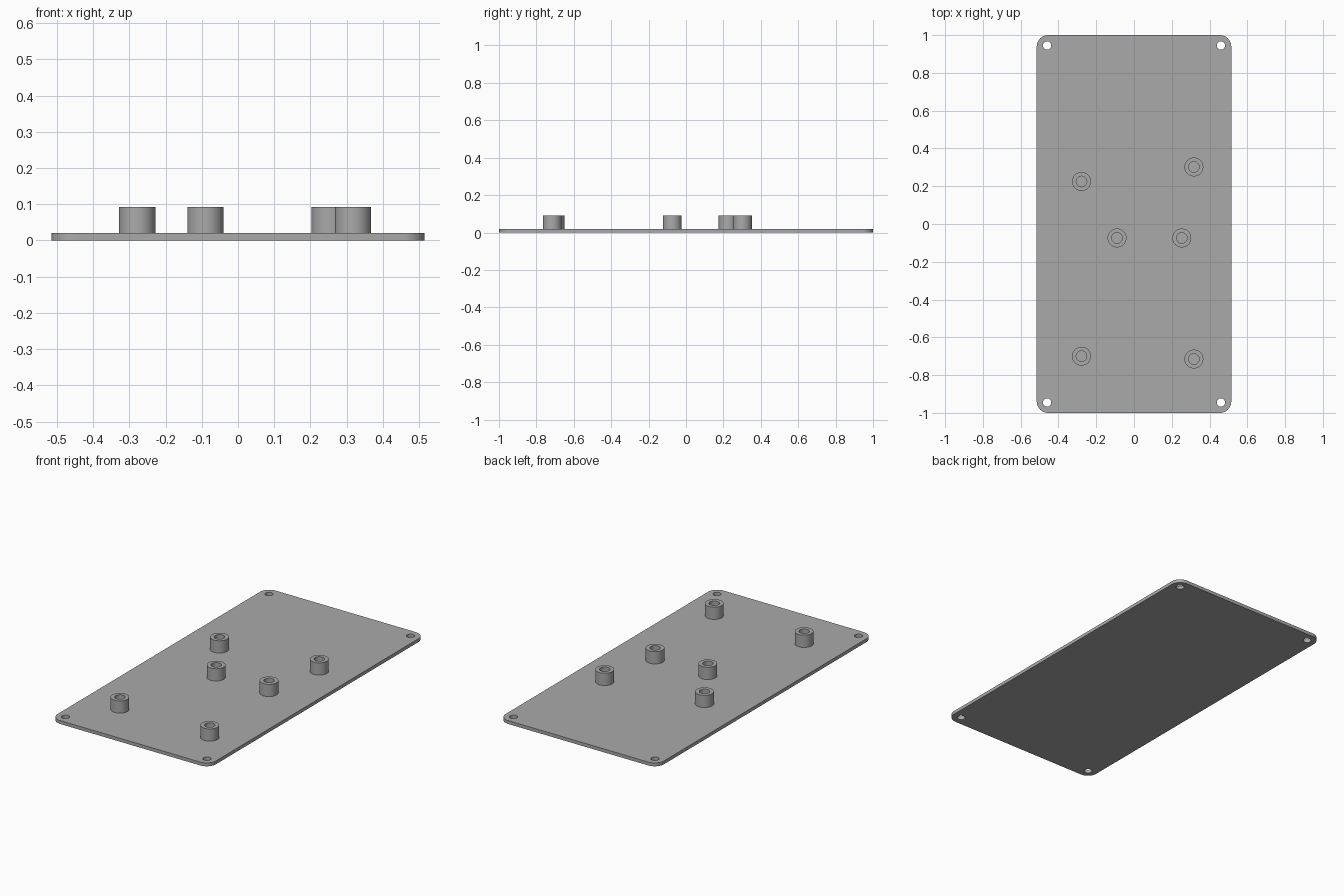
import bpy, bmesh
from math import cos, sin, pi, radians

default = bpy.data.objects.get("Cube")
if default:
    bpy.data.objects.remove(default, do_unlink=True)

grey = bpy.data.materials.new("plain_grey")
grey.use_nodes = True
colour = (0.4, 0.4, 0.4, 1)
grey.diffuse_color = colour
grey.node_tree.nodes["Principled BSDF"].inputs["Base Color"].default_value = colour

HALF_X, HALF_Y, THICK = 0.515, 1.0, 0.02
CORNER, HOLE_X, HOLE_Y, HOLE_R = 0.06, 0.46, 0.945, 0.022
POST_R, BORE_R, POST_TOP = 0.05, 0.028, 0.092


def finish(name, bm):
    bmesh.ops.recalc_face_normals(bm, faces=bm.faces)
    mesh = bpy.data.meshes.new(name)
    bm.to_mesh(mesh)
    bm.free()
    obj = bpy.data.objects.new(name, mesh)
    bpy.context.collection.objects.link(obj)
    mesh.materials.append(grey)
    bpy.ops.object.select_all(action='DESELECT')
    obj.select_set(True)
    bpy.context.view_layer.objects.active = obj
    return obj


def smooth():
    bpy.ops.object.shade_smooth_by_angle(angle=radians(30))


# Rounded plate outline, extruded upward
bm = bmesh.new()
outline = []
for i, (sx, sy) in enumerate([(1, 1), (-1, 1), (-1, -1), (1, -1)]):
    for k in range(13):
        a = (i + k / 12) * pi / 2
        outline.append(bm.verts.new((sx * (HALF_X - CORNER) + CORNER * cos(a),
                                     sy * (HALF_Y - CORNER) + CORNER * sin(a), 0)))
base = bm.faces.new(outline)
top = bmesh.ops.extrude_face_region(bm, geom=[base])
bmesh.ops.translate(bm, vec=(0, 0, THICK),
                    verts=[g for g in top["geom"] if isinstance(g, bmesh.types.BMVert)])
plate = finish("base_plate", bm)

# Cutter for the four corner screw holes
bm = bmesh.new()
for sx in (-1, 1):
    for sy in (-1, 1):
        hole = bmesh.ops.create_cone(bm, cap_ends=True, segments=32, radius1=HOLE_R,
                                     radius2=HOLE_R, depth=0.1)
        bmesh.ops.translate(bm, verts=hole["verts"], vec=(sx * HOLE_X, sy * HOLE_Y, 0))
cutter = finish("hole_cutter", bm)
cutter.hide_render = True

bpy.ops.object.select_all(action='DESELECT')
plate.select_set(True)
bpy.context.view_layer.objects.active = plate
cut = plate.modifiers.new("screw_holes", 'BOOLEAN')
cut.operation = 'DIFFERENCE'
cut.solver = 'EXACT'
cut.object = cutter
bpy.ops.object.modifier_apply(modifier=cut.name)
bpy.data.objects.remove(cutter, do_unlink=True)
smooth()


# Hollow standoff posts, open at the top down to the plate
def standoff(name, x, y):
    bm = bmesh.new()
    rings = []
    for r, z in [(POST_R, THICK), (POST_R, POST_TOP), (BORE_R, POST_TOP), (BORE_R, THICK)]:
        rings.append([bm.verts.new((r * cos(k * pi / 24), r * sin(k * pi / 24), z))
                      for k in range(48)])
    for lower, upper in zip(rings, rings[1:]):
        for k in range(48):
            n = (k + 1) % 48
            bm.faces.new((lower[k], lower[n], upper[n], upper[k]))
    obj = finish(name, bm)
    obj.location = (x, y, 0)
    smooth()


standoff("standoff_back_right", -0.278, 0.225)
standoff("standoff_back_left", 0.317, 0.302)
standoff("standoff_middle_right", -0.09, -0.074)
standoff("standoff_middle_left", 0.253, -0.074)
standoff("standoff_front_right", -0.278, -0.70)
standoff("standoff_front_left", 0.317, -0.715)
